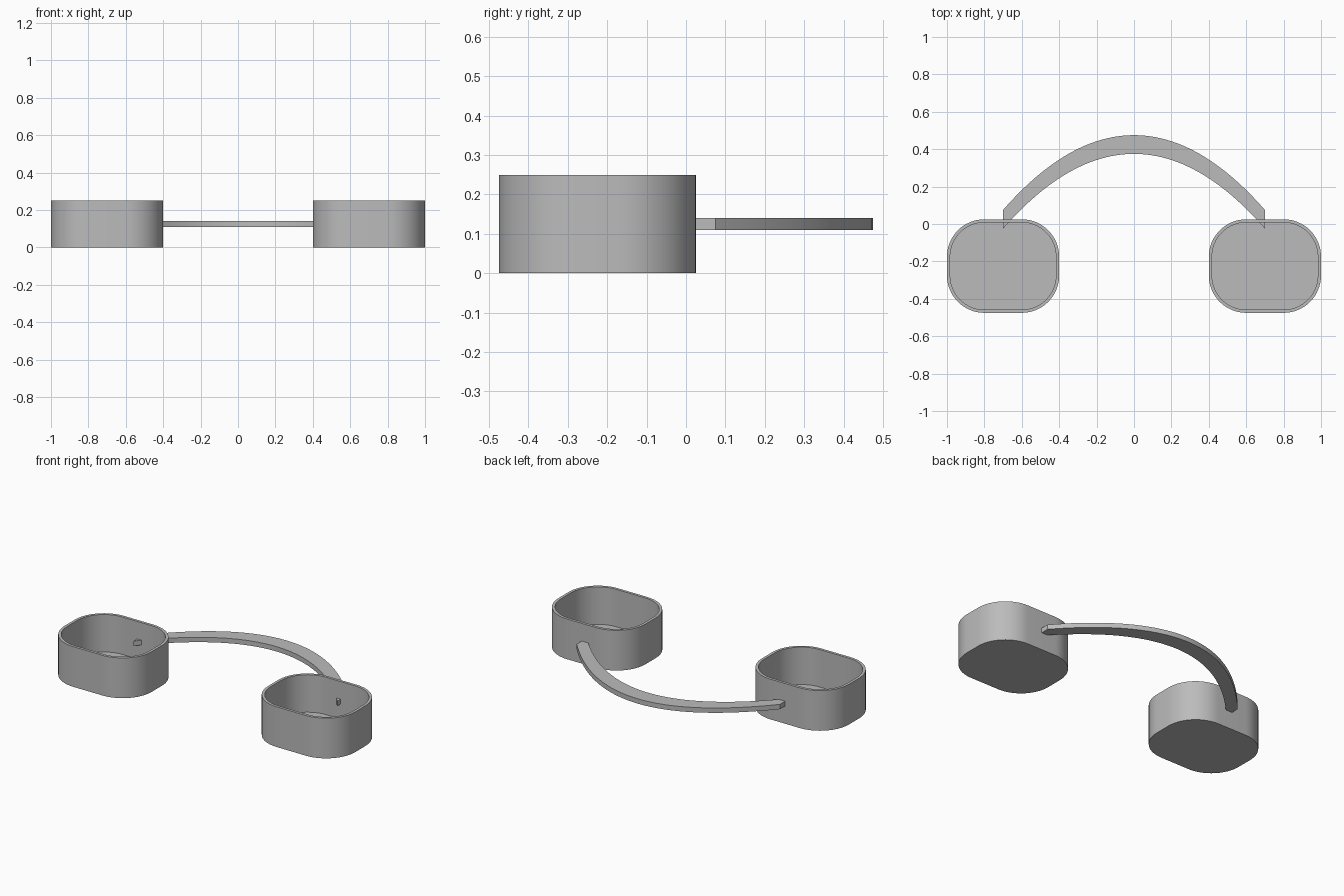
import bpy, bmesh, math

if "Cube" in bpy.data.objects:
    bpy.data.objects.remove(bpy.data.objects["Cube"], do_unlink=True)

grey = bpy.data.materials.new("plain grey")
grey.use_nodes = True
grey.diffuse_color = (0.5, 0.5, 0.5, 1)
grey.node_tree.nodes["Principled BSDF"].inputs["Base Color"].default_value = (0.5, 0.5, 0.5, 1)

WALL = 0.017
CUP_X, CUP_Y = 0.7, -0.225


def rounded_ring(bm, inset, z, steps=16):
    """Rounded rectangle of vertices, pulled in by the inset."""
    radius, ring = 0.2 - inset, []
    for corner, (sx, sy) in enumerate([(1, 1), (-1, 1), (-1, -1), (1, -1)]):
        for i in range(steps + 1):
            a = math.pi / 2 * (corner + i / steps)
            ring.append(bm.verts.new((sx * 0.1 + radius * math.cos(a),
                                      sy * 0.05 + radius * math.sin(a), z)))
    return ring


def bridge(bm, a, b):
    for i in range(len(a)):
        j = (i + 1) % len(a)
        bm.faces.new((a[i], a[j], b[j], b[i]))


def finish(bm, name, location=(0, 0, 0)):
    bmesh.ops.recalc_face_normals(bm, faces=bm.faces)
    mesh = bpy.data.meshes.new(name)
    bm.to_mesh(mesh)
    bm.free()
    mesh.materials.append(grey)
    obj = bpy.data.objects.new(name, mesh)
    obj.location = location
    bpy.context.collection.objects.link(obj)
    bpy.ops.object.select_all(action="DESELECT")
    obj.select_set(True)
    bpy.context.view_layer.objects.active = obj
    bpy.ops.object.shade_smooth_by_angle(angle=math.radians(30))


# Open cups with a thin wall and floor
for name, side in (("left_cup", 1), ("right_cup", -1)):
    bm = bmesh.new()
    rings = [rounded_ring(bm, inset, z) for inset, z in
             ((0, 0), (0, 0.25), (WALL, 0.25), (WALL, WALL))]
    for a, b in zip(rings, rings[1:]):
        bridge(bm, a, b)
    bm.faces.new(rings[0])
    bm.faces.new(rings[-1])
    finish(bm, name, (side * CUP_X, CUP_Y, 0))

# Flat parabolic band joining the cups, its ends poking through the walls
bm = bmesh.new()
sections, count = [], 48
for i in range(count + 1):
    t = 2 * i / count - 1
    y = 0.475 - 0.4 * t * t
    sections.append([bm.verts.new((CUP_X * t, y + dy, z)) for dy, z in
                     ((0, 0.11), (0, 0.14), (-0.1, 0.14), (-0.1, 0.11))])
for a, b in zip(sections, sections[1:]):
    bridge(bm, a, b)
bm.faces.new(sections[0])
bm.faces.new(sections[-1])
finish(bm, "connecting_band")
